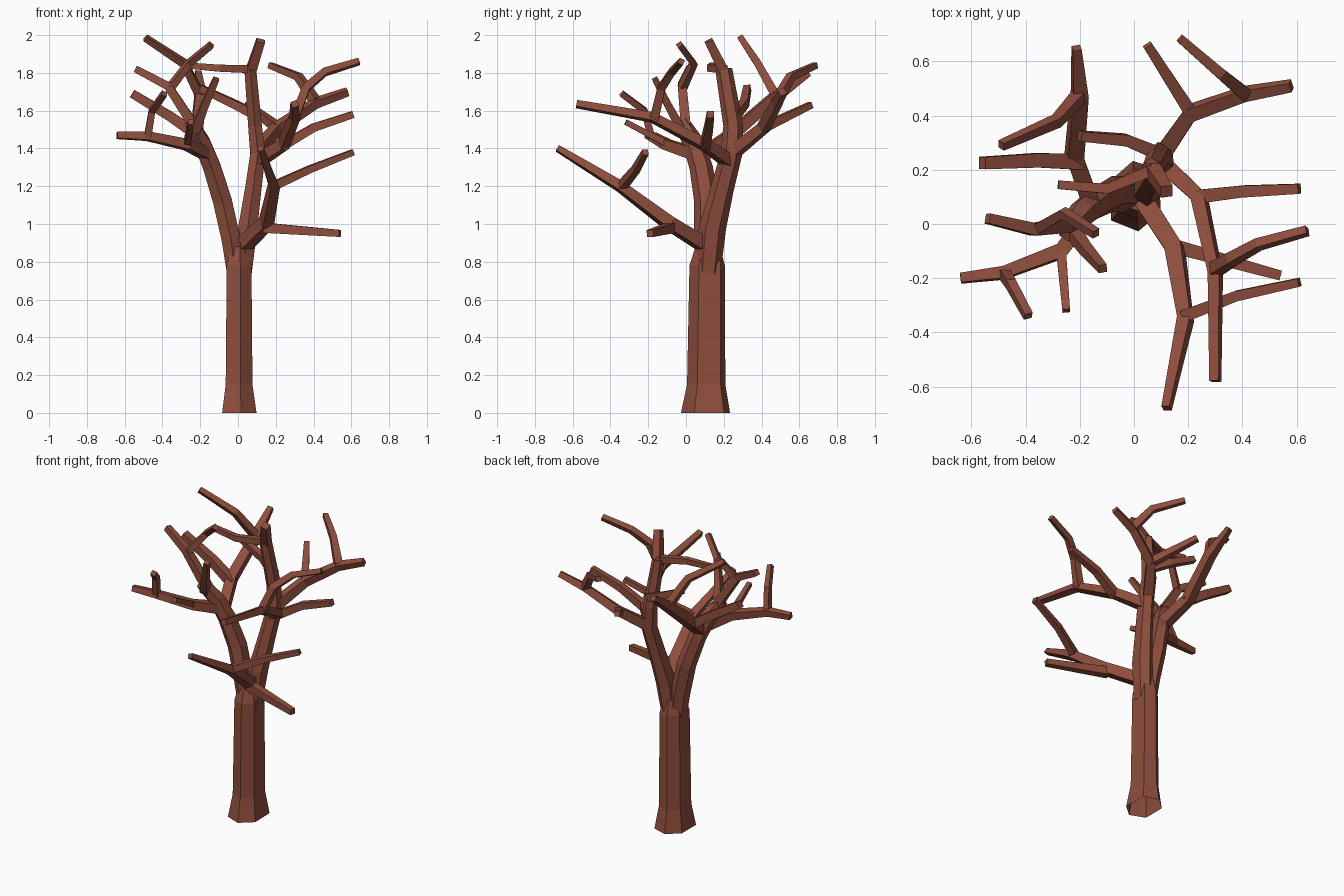
import bpy, bmesh, math
from mathutils import Vector

bark = bpy.data.materials.new("reddish_brown_bark")
bark.diffuse_color = (0.27, 0.075, 0.046, 1)


def skin(name, rings, open_base=False):
    """Bridge rings of points into a faceted, capped solid."""
    bm = bmesh.new()
    loops = [[bm.verts.new(p) for p in ring] for ring in rings]
    n = len(loops[0])
    for lo, hi in zip(loops, loops[1:]):
        for k in range(n):
            j = (k + 1) % n
            bm.faces.new((lo[k], lo[j], hi[j], hi[k]))
    base = bm.faces.new(loops[0][::-1])
    bm.faces.new(loops[-1])
    bmesh.ops.recalc_face_normals(bm, faces=bm.faces)
    if open_base:
        bmesh.ops.delete(bm, geom=[base], context='FACES_ONLY')
    mesh = bpy.data.meshes.new(name)
    bm.to_mesh(mesh)
    bm.free()
    mesh.materials.append(bark)
    ob = bpy.data.objects.new(name, mesh)
    bpy.context.collection.objects.link(ob)


def limb(name, radii, pts, sides=4, wide_y=1.0, turn=math.pi / 4):
    """Tapered tube; radii is a (start, end) pair or one radius per point."""
    pts = [Vector(p) for p in pts]
    n = len(pts)
    if len(radii) != n:
        radii = [radii[0] + (radii[1] - radii[0]) * i / (n - 1) for i in range(n)]
    dirs = [(b - a).normalized() for a, b in zip(pts, pts[1:])]
    tans = [dirs[0]] + [(a + b).normalized() for a, b in zip(dirs, dirs[1:])] + [dirs[-1]]
    u = Vector((0, 0, 1)) if abs(tans[0].z) < 0.8 else Vector((1, 0, 0))
    rings = []
    for p, t, r in zip(pts, tans, radii):
        u = (u - t * u.dot(t)).normalized()
        v = t.cross(u)
        ring = []
        for k in range(sides):
            a = turn + 2 * math.pi * k / sides
            off = (u * math.cos(a) + v * math.sin(a)) * r
            off.y *= wide_y
            ring.append(p + off)
        rings.append(ring)
    skin(name, rings)


# Trunk: uneven six-sided section with flared, open foot
section = [(0.01, -0.13), (0.092, -0.06), (0.088, 0.098), (-0.01, 0.13), (-0.09, 0.06), (-0.09, -0.09)]
levels = [(0.006, 0.103, 0, 1), (0.005, 0.107, 0.15, 0.78), (0.005, 0.112, 0.78, 0.72), (0.005, 0.115, 0.88, 0.5)]
skin("trunk", [[(cx + x * s, cy + y * s, z) for x, y in section] for cx, cy, z, s in levels], True)

# Two main stems
limb("left_stem", (0.05, 0.058, 0.058, 0.054, 0.05, 0.038),
     [(-0.015, 0.11, 0.74), (-0.037, 0.11, 0.92), (-0.082, 0.11, 1.12), (-0.138, 0.08, 1.3),
      (-0.19, 0.04, 1.43), (-0.25, -0.025, 1.54)], 6, 1.15, math.pi / 6)
limb("right_stem", (0.052, 0.058, 0.05, 0.046, 0.042, 0.036),
     [(0.027, 0.118, 0.74), (0.052, 0.14, 0.98), (0.08, 0.19, 1.18), (0.105, 0.24, 1.37),
      (0.09, 0.25, 1.52), (0.065, 0.2, 1.82)], 6, 1.25, math.pi / 6)

# Left crown, upper group
limb("left_upper_branch", (0.038, 0.026),
     [(-0.22, 0.0, 1.5), (-0.37, -0.02, 1.73), (-0.54, 0.02, 1.82)])
limb("left_upper_twig", (0.028, 0.022),
     [(-0.36, -0.02, 1.72), (-0.26, 0.04, 1.85), (-0.14, -0.035, 1.95)])
limb("left_inner_twig", (0.036, 0.022),
     [(-0.23, -0.02, 1.49), (-0.18, -0.09, 1.62), (-0.115, -0.165, 1.77)])

# Left crown, front group
limb("left_front_branch", (0.045, 0.025),
     [(-0.16, 0.05, 1.37), (-0.27, -0.1, 1.42), (-0.48, -0.18, 1.465), (-0.64, -0.2, 1.47)])
limb("left_front_twig", (0.028, 0.022),
     [(-0.48, -0.18, 1.45), (-0.455, -0.22, 1.6), (-0.39, -0.34, 1.69)])
limb("left_front_small_twig", (0.026, 0.02), [(-0.27, -0.09, 1.42), (-0.25, -0.32, 1.54)])

# Left crown, back group
limb("left_back_branch", (0.046, 0.044, 0.04, 0.023),
     [(-0.16, 0.08, 1.36), (-0.22, 0.25, 1.48), (-0.2, 0.48, 1.68), (-0.212, 0.65, 1.8)])
limb("left_back_high_twig", (0.034, 0.022),
     [(-0.2, 0.475, 1.68), (-0.285, 0.38, 1.85), (-0.49, 0.29, 1.985)])
limb("left_back_side_twig", (0.042, 0.032),
     [(-0.2, 0.23, 1.46), (-0.36, 0.235, 1.57), (-0.56, 0.225, 1.69)])

# Top of the right stem
limb("right_top_twig", (0.038, 0.032), [(0.065, 0.205, 1.8), (0.12, 0.12, 1.97)])
limb("right_cross_twig", (0.03, 0.022),
     [(0.07, 0.2, 1.82), (-0.1, 0.13, 1.825), (-0.28, 0.145, 1.84)])
limb("right_inner_twig", (0.035, 0.026),
     [(0.09, 0.26, 1.58), (-0.03, 0.31, 1.64), (-0.2, 0.325, 1.72)])

# Right crown, back group
limb("right_back_branch", (0.045, 0.026),
     [(0.1, 0.25, 1.38), (0.21, 0.41, 1.51), (0.41, 0.48, 1.64), (0.58, 0.51, 1.7)])
limb("right_back_twig", (0.034, 0.024), [(0.21, 0.41, 1.51), (0.05, 0.66, 1.63)])
limb("right_back_high_twig", (0.034, 0.022),
     [(0.41, 0.48, 1.65), (0.32, 0.555, 1.78), (0.17, 0.685, 1.84)])

# Right crown, front group
limb("right_front_branch", (0.045, 0.025),
     [(0.1, 0.23, 1.33), (0.24, 0.1, 1.42), (0.3, -0.18, 1.565), (0.3, -0.58, 1.635)])
limb("right_front_high_twig", (0.034, 0.022),
     [(0.295, -0.17, 1.55), (0.36, -0.13, 1.72), (0.46, -0.075, 1.805), (0.64, -0.025, 1.86)])
limb("right_side_twig", (0.036, 0.026),
     [(0.23, 0.1, 1.41), (0.4, 0.12, 1.51), (0.61, 0.13, 1.58)])

# Low front limb
limb("low_branch", (0.05, 0.046, 0.036, 0.022),
     [(0.04, 0.08, 0.9), (0.15, -0.09, 1.005), (0.19, -0.35, 1.2), (0.12, -0.68, 1.4)])
limb("low_side_twig", (0.038, 0.026), [(0.14, -0.08, 0.98), (0.54, -0.19, 0.95)])
limb("low_high_twig", (0.032, 0.022),
     [(0.185, -0.34, 1.2), (0.38, -0.265, 1.29), (0.61, -0.215, 1.38)])
